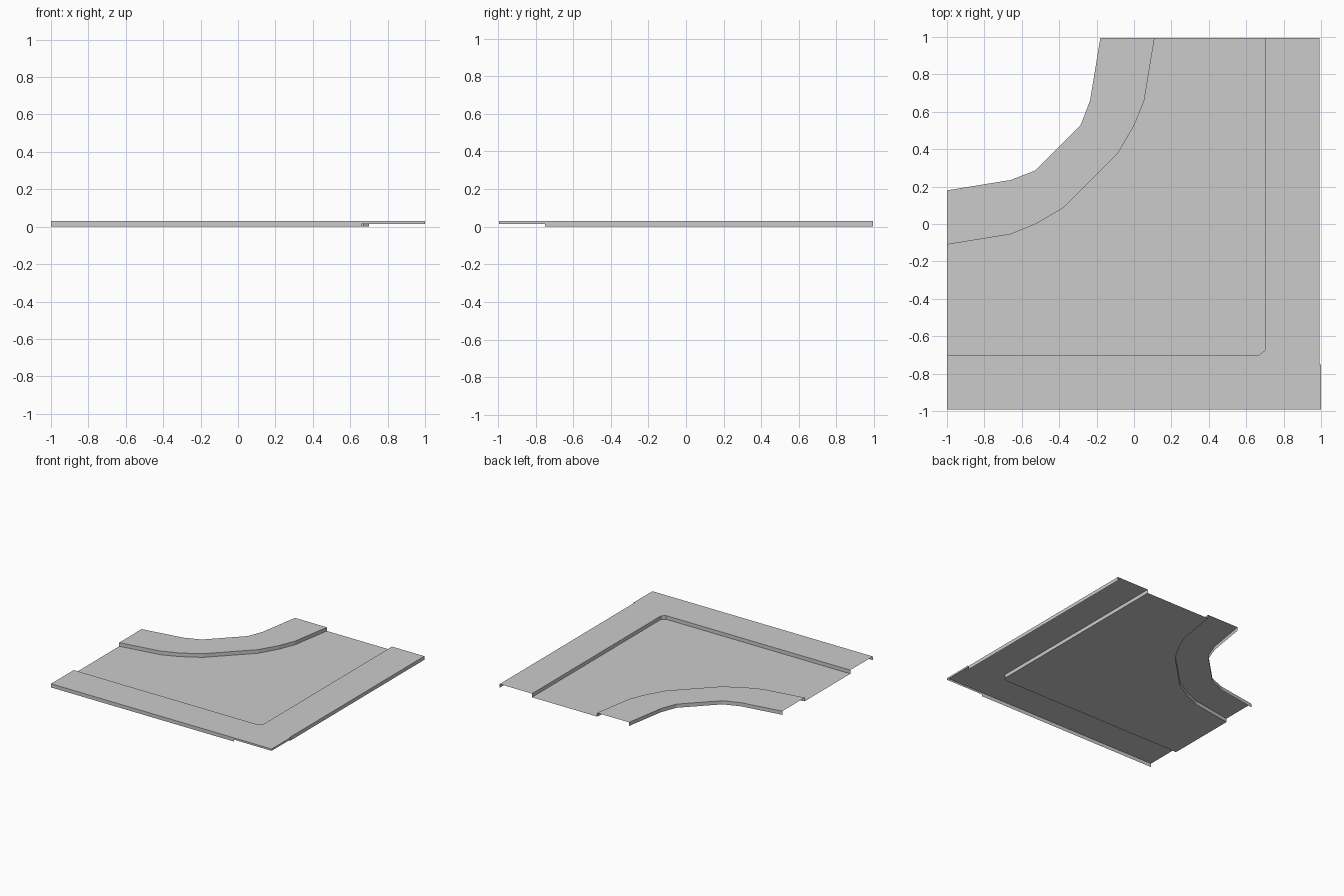
import bpy, bmesh

if "Cube" in bpy.data.objects:
    bpy.data.objects.remove(bpy.data.objects["Cube"], do_unlink=True)

TOP, MID, ROAD = 0.03, 0.015, 0.0
BACK, FRONT, SIDE = 0.995, -0.993, 0.993

grey = bpy.data.materials.new("concrete_grey")
grey.use_nodes = True
grey.diffuse_color = (0.6, 0.6, 0.6, 1)
grey.node_tree.nodes["Principled BSDF"].inputs["Base Color"].default_value = (0.6, 0.6, 0.6, 1)


def finish(name, bm):
    mesh = bpy.data.meshes.new(name)
    bm.to_mesh(mesh)
    bm.free()
    mesh.materials.append(grey)
    obj = bpy.data.objects.new(name, mesh)
    bpy.context.collection.objects.link(obj)
    return obj


def sheet(name, outline, z):
    """Flat upward-facing panel from an outline."""
    bm = bmesh.new()
    face = bm.faces.new([bm.verts.new((x, y, z)) for x, y in outline])
    face.normal_update()
    if face.normal.z < 0:
        face.normal_flip()
    bmesh.ops.triangulate(bm, faces=[face])
    return finish(name, bm)


def wall(name, path, top, bottom):
    """Vertical strip along a path, facing the left of its direction."""
    bm = bmesh.new()
    upper = [bm.verts.new((x, y, top)) for x, y in path]
    lower = [bm.verts.new((x, y, bottom)) for x, y in path]
    for i in range(len(path) - 1):
        bm.faces.new((upper[i], upper[i + 1], lower[i + 1], lower[i]))
    return finish(name, bm)


def mirrored(half):
    """Complete a bend that is symmetric about the tile's diagonal."""
    return half + [(-y, -x) for x, y in reversed(half)]


# Bend outlines, running from the back edge to the left-hand edge
inner_edge = mirrored([(-0.18, BACK), (-0.235, 0.66), (-0.285, 0.53)])
inner_kerb = mirrored([(0.11, BACK), (0.055, 0.66), (0.0, 0.525), (-0.085, 0.38)])
inner_edge[-1] = (-1, 0.18)
inner_kerb[-1] = (-1, -0.11)
outer_kerb = [(-1, -0.7), (0.67, -0.7), (0.7, -0.675), (0.7, BACK)]

# Road and raised pavements
sheet("road", outer_kerb + inner_kerb, ROAD)
sheet("inner_pavement", inner_kerb + inner_edge[::-1], TOP)
sheet("outer_pavement", outer_kerb + [(SIDE, BACK), (SIDE, -0.75), (1, -0.75),
                                      (1, FRONT), (-1, FRONT)], TOP)

# Kerb faces towards the road
wall("outer_kerb", outer_kerb, TOP, ROAD)
wall("inner_kerb", inner_kerb, TOP, ROAD)

# Outside skirts, shallower around the corner
wall("inner_skirt", inner_edge[::-1], TOP, ROAD)
wall("side_skirt", [(SIDE, BACK), (SIDE, -0.75)], TOP, ROAD)
wall("corner_skirt", [(1, -0.75), (1, FRONT), (0.66, FRONT)], TOP, MID)
wall("front_skirt", [(0.66, FRONT), (-1, FRONT)], TOP, ROAD)
